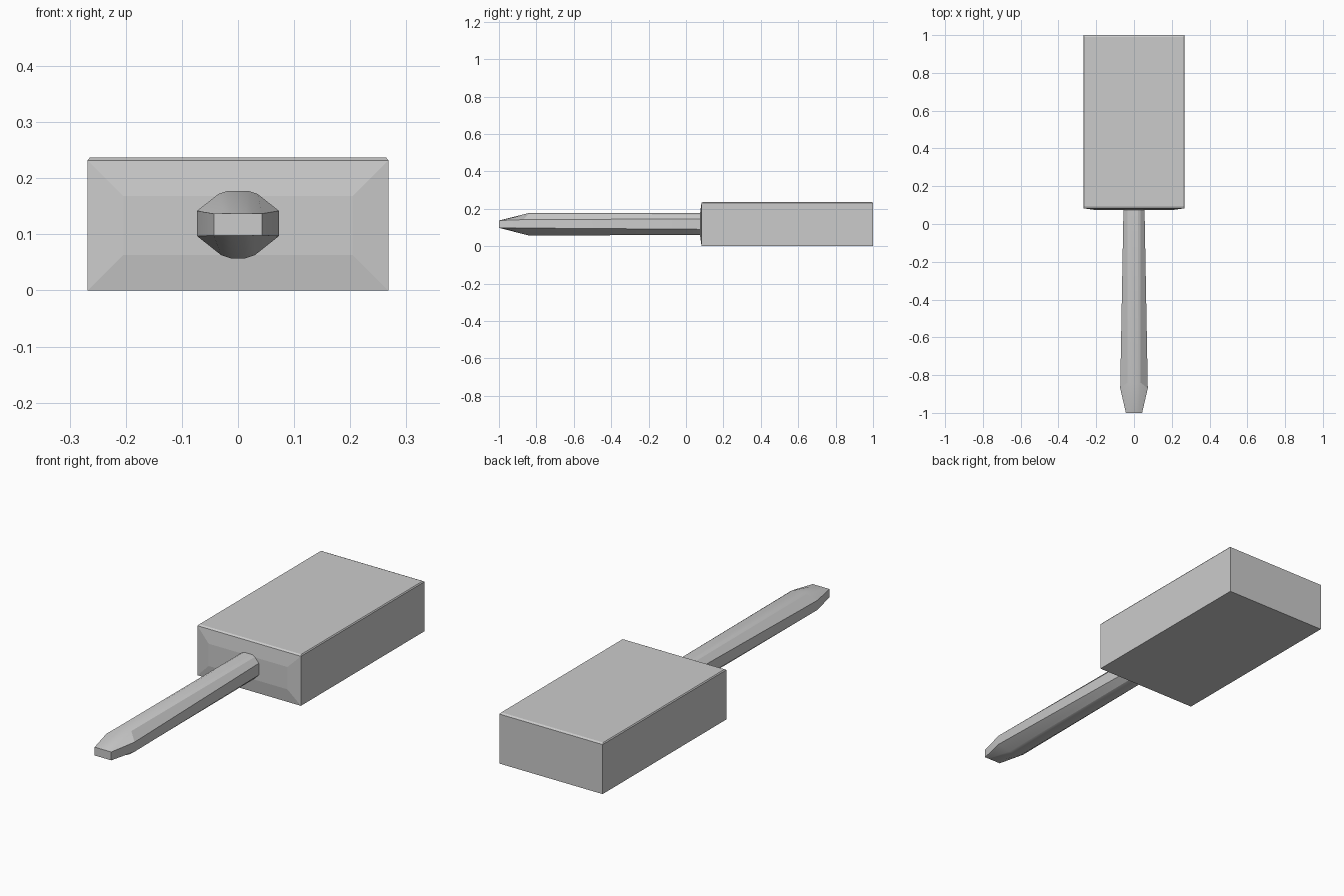
import bpy, bmesh
from math import radians

if "Cube" in bpy.data.objects:
    bpy.data.objects.remove(bpy.data.objects["Cube"])


def finish(name, bm):
    bmesh.ops.recalc_face_normals(bm, faces=bm.faces)
    mesh = bpy.data.meshes.new(name)
    bm.to_mesh(mesh)
    bm.free()
    obj = bpy.data.objects.new(name, mesh)
    bpy.context.collection.objects.link(obj)
    return obj


def loft(bm, rings):
    """Skin a stack of closed rings and cap both ends."""
    loops = [[bm.verts.new(p) for p in ring] for ring in rings]
    n = len(loops[0])
    for a, b in zip(loops, loops[1:]):
        for i in range(n):
            j = (i + 1) % n
            bm.faces.new((a[i], a[j], b[j], b[i]))
    bm.faces.new(loops[0])
    bm.faces.new(loops[-1])


def rectangle(hx, y0, y1, z):
    return [(-hx, y0, z), (hx, y0, z), (hx, y1, z), (-hx, y1, z)]


# Head: block with a fine chamfer round the top
bm = bmesh.new()
loft(bm, [rectangle(0.268, 0.083, 1.0, 0.0),
          rectangle(0.268, 0.083, 1.0, 0.232),
          rectangle(0.264, 0.092, 0.99, 0.237)])
# Front face swells slightly towards the handle
bmesh.ops.recalc_face_normals(bm, faces=bm.faces)
front = min(bm.faces, key=lambda f: f.calc_center_median().y)
bmesh.ops.inset_individual(bm, faces=[front], thickness=0.09)
for v in front.verts:
    v.co.y = 0.074
finish("mallet_head", bm)


def mirrored(half, y_of):
    """Close a right-hand half section (top to bottom) into a full ring."""
    full = half + [(-x, z) for x, z in reversed(half)]
    return [(x, y_of(z), z) for x, z in full]


# Handle: faceted shaft that widens to the grip, then tapers to a blunt tip
grip = [(0.02, 0.177), (0.035, 0.172), (0.073, 0.142),
        (0.073, 0.097), (0.03, 0.063), (0.012, 0.057)]
root = [(0.02, 0.177), (0.035, 0.170), (0.055, 0.146),
        (0.055, 0.090), (0.03, 0.065), (0.012, 0.060)]
tip = [(0.012, 0.137), (0.025, 0.137), (0.043, 0.137),
       (0.043, 0.098), (0.025, 0.098), (0.012, 0.098)]
bm = bmesh.new()
loft(bm, [mirrored(root, lambda z: 0.12),
          mirrored(grip, lambda z: -0.87 if 0.09 < z < 0.15 else -0.84),
          mirrored(tip, lambda z: -1.0)])
handle = finish("handle", bm)
bpy.context.view_layer.objects.active = handle
handle.select_set(True)
bpy.ops.object.shade_smooth_by_angle(angle=radians(20))
